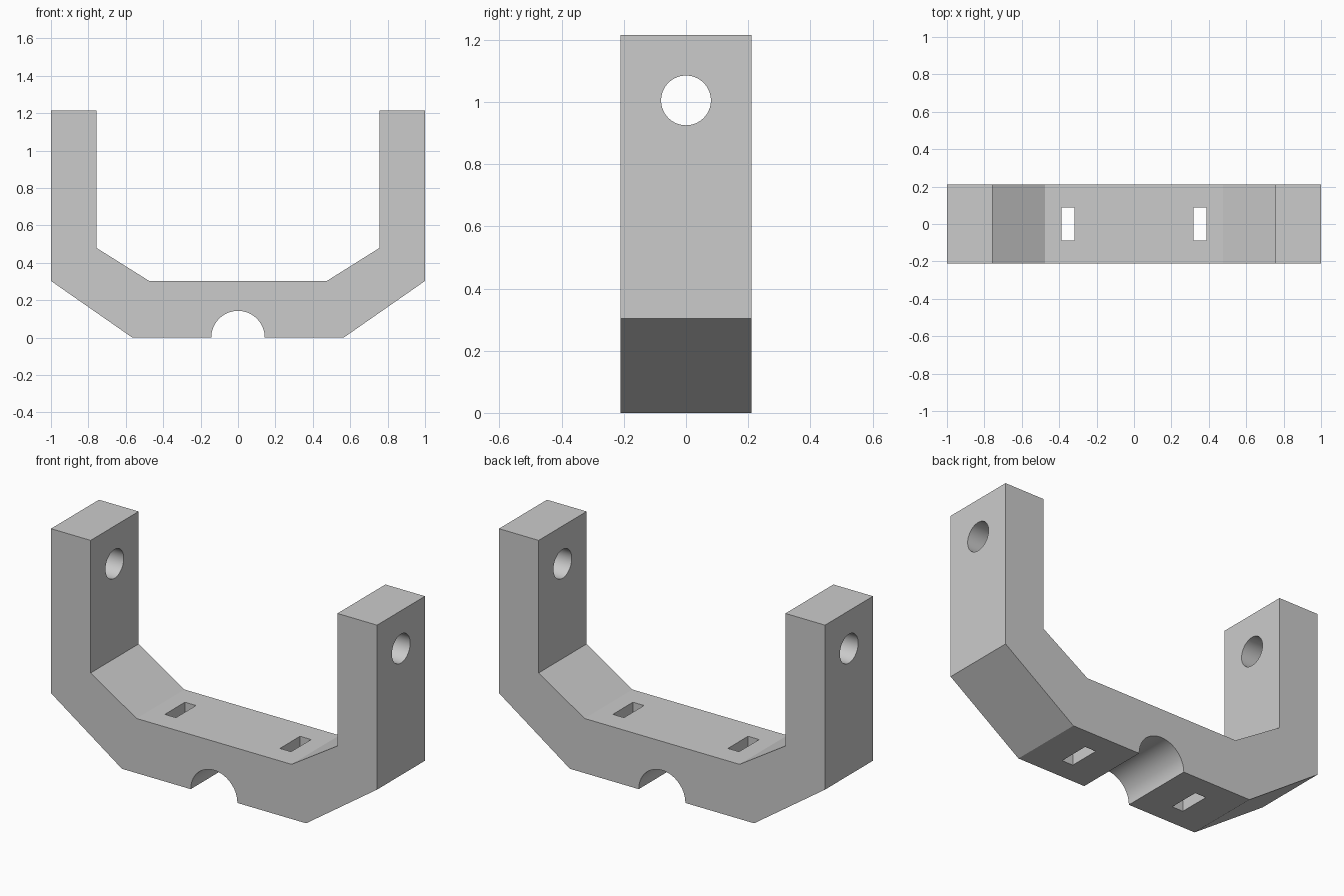
import bpy
import bmesh
from math import cos, sin, pi, radians
from mathutils import Matrix

if "Cube" in bpy.data.objects:
    bpy.data.objects.remove(bpy.data.objects["Cube"], do_unlink=True)

HALF_DEPTH = 0.21
NOTCH_RADIUS = 0.143

grey = bpy.data.materials.new("light grey")
grey.use_nodes = True
grey.diffuse_color = (0.6, 0.6, 0.6, 1)
grey.node_tree.nodes["Principled BSDF"].inputs["Base Color"].default_value = (0.6, 0.6, 0.6, 1)


def add_object(name, bm):
    bmesh.ops.recalc_face_normals(bm, faces=bm.faces)
    mesh = bpy.data.meshes.new(name)
    bm.to_mesh(mesh)
    bm.free()
    mesh.materials.append(grey)
    obj = bpy.data.objects.new(name, mesh)
    bpy.context.collection.objects.link(obj)
    return obj


# U-shaped bracket: right half of the profile, mirrored, with the half-round notch
half = [(0.565, 0), (1, 0.303), (1, 1.215), (0.757, 1.215), (0.757, 0.48), (0.475, 0.303)]
steps = 32
notch = [(-NOTCH_RADIUS * cos(pi * i / steps), NOTCH_RADIUS * sin(pi * i / steps))
         for i in range(steps + 1)]
profile = notch + half + [(-x, z) for x, z in reversed(half)]

bm = bmesh.new()
face = bm.faces.new([bm.verts.new((x, -HALF_DEPTH, z)) for x, z in profile])
extruded = bmesh.ops.extrude_face_region(bm, geom=[face])
bmesh.ops.translate(bm, vec=(0, 2 * HALF_DEPTH, 0),
                    verts=[v for v in extruded["geom"] if isinstance(v, bmesh.types.BMVert)])
bracket = add_object("bracket", bm)

# Cutters: one pin hole through both arms, one strap slot on each side of the notch
bm = bmesh.new()
bmesh.ops.create_cone(bm, cap_ends=True, segments=64, radius1=0.08, radius2=0.08, depth=3,
                      matrix=Matrix.Translation((0, 0, 1.005)) @ Matrix.Rotation(pi / 2, 4, "Y"))
cutters = [add_object("pin_hole_cutter", bm)]
for side, sign in (("left", 1), ("right", -1)):
    bm = bmesh.new()
    bmesh.ops.create_cube(bm, size=1, matrix=Matrix.Translation((sign * 0.353, 0, 0.15))
                          @ Matrix.Diagonal((0.068, 0.176, 1, 1)))
    cutters.append(add_object(side + "_slot_cutter", bm))

# Cut the openings and remove the cutters
bpy.ops.object.select_all(action="DESELECT")
bracket.select_set(True)
bpy.context.view_layer.objects.active = bracket
for cutter in cutters:
    cutter.hide_render = True
    mod = bracket.modifiers.new(cutter.name, "BOOLEAN")
    mod.operation = "DIFFERENCE"
    mod.solver = "EXACT"
    mod.object = cutter
    bpy.ops.object.modifier_apply(modifier=mod.name)
    bpy.data.objects.remove(cutter, do_unlink=True)

bpy.ops.object.shade_smooth_by_angle(angle=radians(25))
